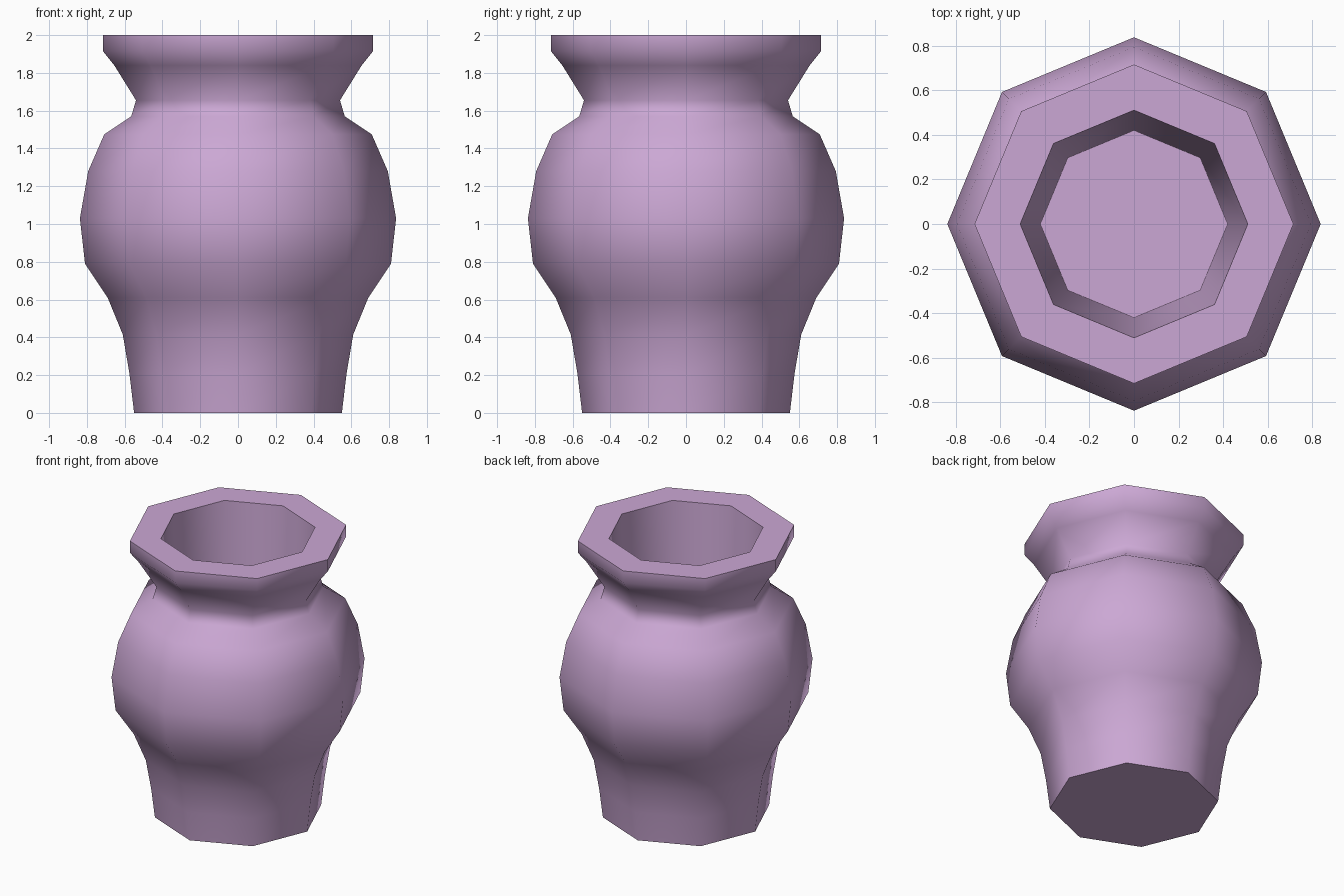
import bpy, bmesh, math

if "Cube" in bpy.data.objects:
    bpy.data.objects.remove(bpy.data.objects["Cube"])

SIDES = 8

# (radius, height) outline: outer wall from foot to rim, then straight inner wall to the floor
outer = [(0.55, 0), (0.575, 0.21), (0.61, 0.415), (0.69, 0.61), (0.81, 0.79),
         (0.837, 1.03), (0.793, 1.28), (0.708, 1.475), (0.565, 1.57),
         (0.54, 1.655), (0.655, 1.84), (0.715, 1.915), (0.715, 2.0)]
inner = [(0.51, 2.0), (0.42, 0.13)]

bm = bmesh.new()


def ring(r, z):
    return [bm.verts.new((r * math.cos(2 * math.pi * i / SIDES),
                          r * math.sin(2 * math.pi * i / SIDES), z)) for i in range(SIDES)]


# Stack of octagonal rings joined into walls
rings = [ring(r, z) for r, z in outer + inner]
for a, b in zip(rings, rings[1:]):
    for i in range(SIDES):
        j = (i + 1) % SIDES
        bm.faces.new((a[i], a[j], b[j], b[i]))

# Flat base and inside floor
bm.faces.new(rings[0][::-1])
bm.faces.new(rings[-1])
bmesh.ops.recalc_face_normals(bm, faces=bm.faces)

mesh = bpy.data.meshes.new("vase")
bm.to_mesh(mesh)
bm.free()
vase = bpy.data.objects.new("vase", mesh)
bpy.context.collection.objects.link(vase)

# Smooth walls, crisp rim, floor and foot edges
bpy.context.view_layer.objects.active = vase
vase.select_set(True)
bpy.ops.object.shade_smooth_by_angle(angle=math.radians(65))

# Lilac glaze
glaze = bpy.data.materials.new("lilac_glaze")
glaze.diffuse_color = (0.60, 0.39, 0.66, 1)
glaze.use_nodes = True
glaze.node_tree.nodes["Principled BSDF"].inputs["Base Color"].default_value = glaze.diffuse_color
mesh.materials.append(glaze)
